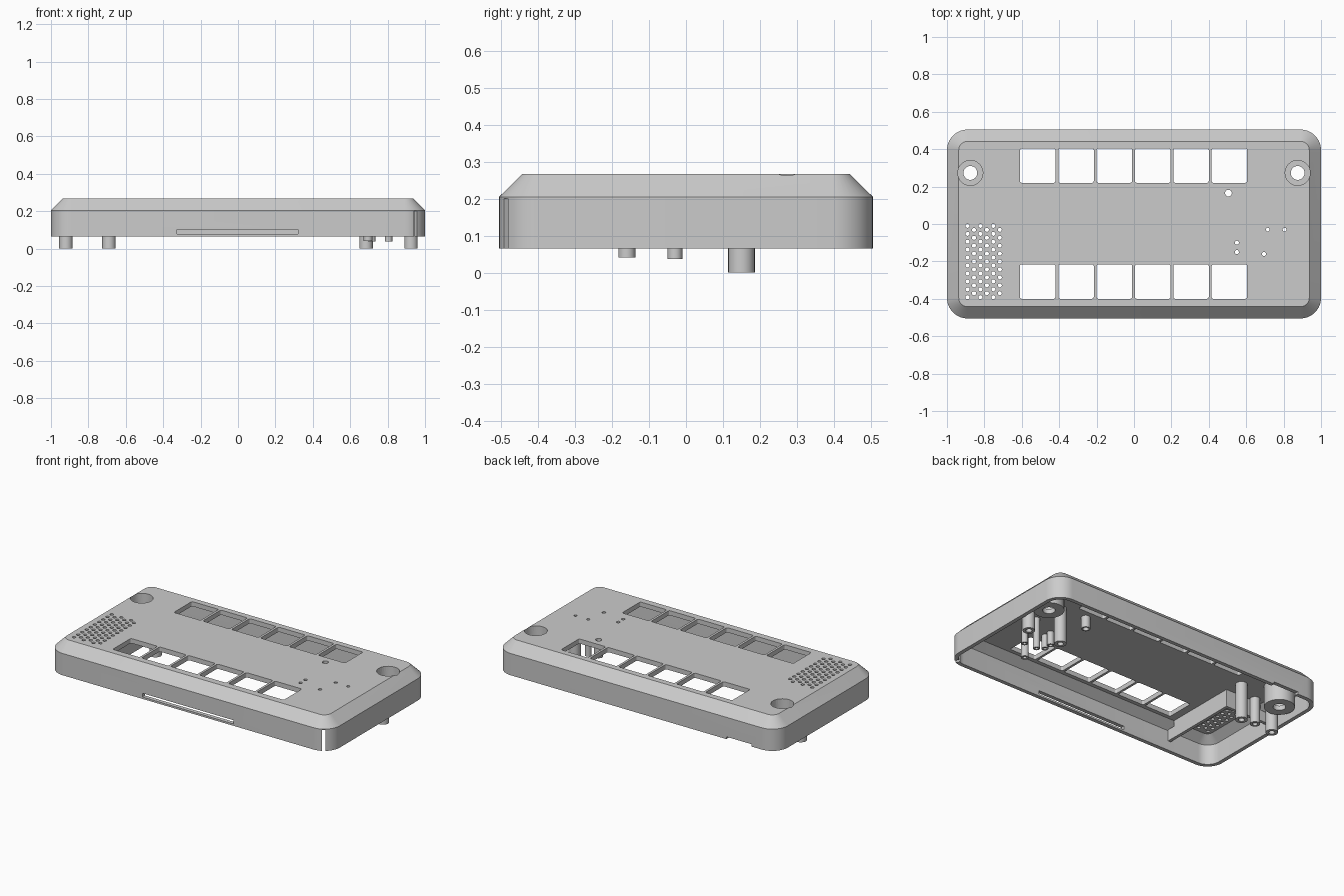
import bpy, bmesh
from math import sin, cos, pi
from mathutils import Matrix, Vector

if "Cube" in bpy.data.objects:
    bpy.data.objects.remove(bpy.data.objects["Cube"])

TOP, CEIL, RIM = 0.267, 0.237, 0.065


def finish(bm, name, smooth=True):
    bmesh.ops.recalc_face_normals(bm, faces=bm.faces)
    me = bpy.data.meshes.new(name)
    bm.to_mesh(me)
    bm.free()
    ob = bpy.data.objects.new(name, me)
    bpy.context.collection.objects.link(ob)
    if smooth:
        bpy.ops.object.select_all(action='DESELECT')
        ob.select_set(True)
        bpy.context.view_layer.objects.active = ob
        bpy.ops.object.shade_smooth_by_angle(angle=0.5)
    return ob


def rounded(cx, cy, hx, hy, r, n):
    pts = []
    for k, (sx, sy) in enumerate([(1, 1), (-1, 1), (-1, -1), (1, -1)]):
        for i in range(n + 1):
            a = (k + i / n) * pi / 2
            pts.append((cx + sx * (hx - r) + r * cos(a), cy + sy * (hy - r) + r * sin(a)))
    return pts


def loft(bm, rings):
    """Capped skin through (points, z) rings."""
    vs = [[bm.verts.new((x, y, z)) for x, y in pts] for pts, z in rings]
    n = len(vs[0])
    for a, b in zip(vs, vs[1:]):
        for i in range(n):
            bm.faces.new((a[i], a[(i + 1) % n], b[(i + 1) % n], b[i]))
    bm.faces.new(vs[0][::-1])
    bm.faces.new(vs[-1])


def box(bm, x0, x1, y0, y1, z0, z1, spin=0):
    c = Vector(((x0 + x1) / 2, (y0 + y1) / 2, (z0 + z1) / 2))
    m = Matrix.Translation(c) @ Matrix.Rotation(spin, 4, 'Z') @ Matrix.Diagonal((x1 - x0, y1 - y0, z1 - z0, 1))
    bmesh.ops.create_cube(bm, size=1, matrix=m)


def drill(bm, x, y, r, n=16):
    loft(bm, [([(x + r * cos(2 * pi * i / n), y + r * sin(2 * pi * i / n)) for i in range(n)], z)
              for z in (0.2, 0.3)])


def turned(name, x, y, profile, n=32):
    """Closed (r, z) profile spun about a vertical axis."""
    bm = bmesh.new()
    rings = [[bm.verts.new((x + r * cos(2 * pi * i / n), y + r * sin(2 * pi * i / n), z))
              for i in range(n)] for r, z in profile]
    for a, b in zip(rings, rings[1:] + rings[:1]):
        for i in range(n):
            bm.faces.new((a[i], a[(i + 1) % n], b[(i + 1) % n], b[i]))
    return finish(bm, name)


def tube(name, x, y, r, hole, z):
    turned(name, x, y, [(hole, z), (r, z), (r, CEIL + 0.001), (hole, CEIL + 0.001)], 24)


# Hollow chamfered shell: inner skin, rim, outer skin
bm = bmesh.new()
loft(bm, [(rounded(0, 0, hx, hy, r, 10), z) for hx, hy, r, z in (
    (0.92, 0.425, 0.035, CEIL), (0.975, 0.48, 0.085, 0.195), (0.975, 0.48, 0.085, RIM),
    (1.0, 0.505, 0.11, RIM), (1.0, 0.505, 0.11, 0.205), (0.937, 0.442, 0.047, TOP))])
shell = finish(bm, "case_shell")

# Openings cut through the shell
pipes = [(0.505, 0.165, 0.027, 0.018, 0.16), (0.55, -0.1, 0.02, 0.011, 0.15),
         (0.55, -0.15, 0.02, 0.011, 0.15), (0.715, -0.03, 0.02, 0.01, 0.037),
         (0.805, -0.03, 0.02, 0.01, 0.037), (0.695, -0.16, 0.023, 0.011, 0.041)]
bm = bmesh.new()
for col in range(6):
    for y in (0.312, -0.308):                      # key windows
        pts = rounded(-0.515 + 0.205 * col, y, 0.095, 0.092, 0.01, 3)
        loft(bm, [(pts, 0.2), (pts, 0.3)])
    for row in range(10 - col % 2):                # speaker grille
        drill(bm, -0.89 + 0.0345 * col, -0.01 - 0.0212 * (col % 2) - 0.0424 * row, 0.011, 12)
for x, y, _, hole, _ in pipes:                     # indicator holes
    drill(bm, x, y, hole, 24)
for side in (-1, 1):                               # screw recesses
    drill(bm, side * 0.875, 0.273, 0.067, 32)
box(bm, -0.325, 0.32, -0.53, -0.46, 0.077, 0.101)  # front slot
box(bm, -0.82, -0.64, 0.46, 0.53, 0.05, 0.08)      # rear cable notch
box(bm, 0.939, 0.959, -0.52, -0.45, 0.05, 0.2, 0.578)  # corner slit
cutter = finish(bm, "opening_cutter", False)
cutter.hide_render = True
mod = shell.modifiers.new("openings", 'BOOLEAN')
mod.operation, mod.solver, mod.object = 'DIFFERENCE', 'EXACT', cutter
bpy.context.view_layer.objects.active = shell
bpy.ops.object.modifier_apply(modifier=mod.name)
bpy.data.objects.remove(cutter)

# Screw bosses with counterbores
for side, label in ((-1, "left"), (1, "right")):
    turned("screw_boss_" + label, side * 0.875, 0.273,
           [(0.037, 0.1), (0.09, 0.1), (0.09, 0.236), (0.067, CEIL), (0.067, 0.13), (0.037, 0.13)])

# Long mounting posts, one short post and the indicator tubes
for i, x in enumerate((-0.92, -0.69, 0.685, 0.925)):
    tube(f"mounting_post_{i}", x, 0.15, 0.036, 0.018, 0)
tube("short_post", -0.86, 0.07, 0.03, 0.015, 0.07)
for i, (x, y, r, hole, z) in enumerate(pipes):
    tube(f"indicator_tube_{i}", x, y, r, hole, z)

# Speaker chamber walls
bm = bmesh.new()
box(bm, -0.68, -0.66, -0.478, 0.05, 0.125, 0.2)
box(bm, -0.68, -0.66, -0.425, 0.05, 0.2, CEIL)
box(bm, -0.975, -0.68, 0.03, 0.05, 0.125, 0.195)
box(bm, -0.92, -0.68, 0.03, 0.05, 0.195, CEIL)
finish(bm, "speaker_chamber_walls", False)
